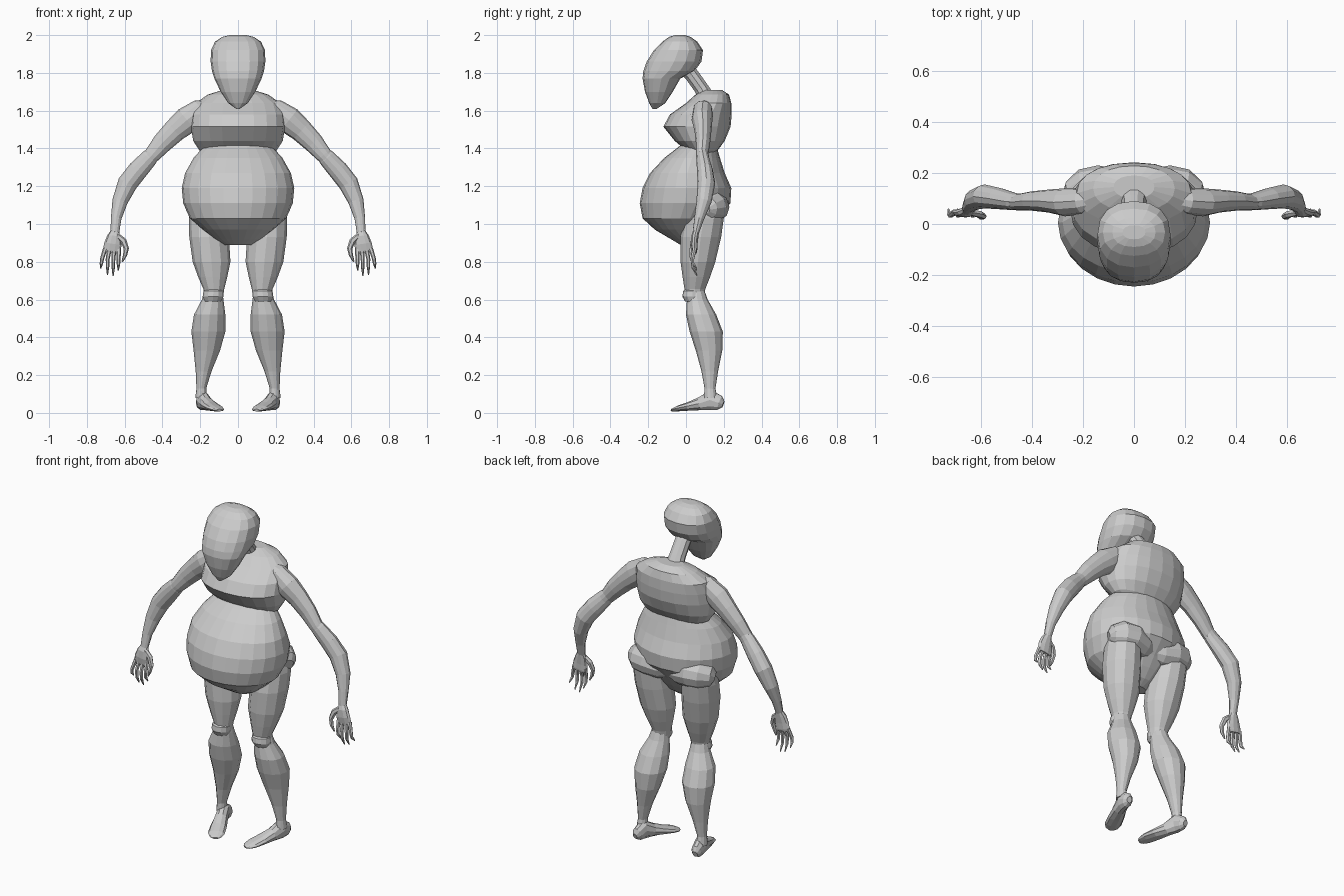
import bpy, bmesh, math
from mathutils import Vector


def loft(name, rings, n=12, ref=(0, 1, 0), flat=False, mirror=False, power=1.0):
    """Skin rings (x, y, z, radius_u, radius_v) along a path; v follows ref."""
    bm = bmesh.new()
    pts = [Vector(r[:3]) for r in rings]
    loops = []
    for i, r in enumerate(rings):
        t = pts[min(i + 1, len(pts) - 1)] - pts[max(i - 1, 0)]
        t = Vector((0, 0, 1)) if flat else t.normalized()
        v = Vector(ref)
        v = (v - t * v.dot(t)).normalized()
        u = v.cross(t)
        loop = []
        for k in range(n):
            a = 2 * math.pi * k / n
            c, s = math.cos(a), math.sin(a)
            c = math.copysign(abs(c) ** power, c)
            s = math.copysign(abs(s) ** power, s)
            loop.append(bm.verts.new(pts[i] + u * r[3] * c + v * r[4] * s))
        loops.append(loop)
    for a, b in zip(loops, loops[1:]):
        for k in range(n):
            j = (k + 1) % n
            bm.faces.new((a[k], a[j], b[j], b[k]))
    bm.faces.new(loops[0])
    bm.faces.new(loops[-1])
    bmesh.ops.recalc_face_normals(bm, faces=bm.faces)
    me = bpy.data.meshes.new(name)
    bm.to_mesh(me)
    bm.free()
    ob = bpy.data.objects.new(name, me)
    bpy.context.collection.objects.link(ob)
    if mirror:
        ob.modifiers.new("Mirror", 'MIRROR').use_mirror_merge = False
    return ob


def body(name, profile, n=20, power=1.0):
    """Horizontal rings from a side profile: (z, front y, back y, half width)."""
    rings = [(0, (f + b) / 2, z, w, (b - f) / 2) for z, f, b, w in profile]
    return loft(name, rings, n, flat=True, power=power)


# Head: narrow chin leaning forward, rounded skull
body("head", [
    (1.61, -.178, -.155, .01), (1.64, -.195, -.11, .052), (1.70, -.217, -.07, .092),
    (1.77, -.23, -.03, .125), (1.81, -.226, .045, .138), (1.86, -.208, .082, .145),
    (1.92, -.17, .09, .143), (1.965, -.125, .06, .122), (1.99, -.09, .025, .085),
    (2.0, -.06, -.005, .045)], 16, .88)

# Neck
loft("neck", [(0, -.03, 1.86, .05, .045), (0, .03, 1.79, .046, .04),
              (0, .08, 1.72, .047, .04), (0, .13, 1.63, .06, .05)], 10)

# Chest overhanging the belly
body("chest", [
    (1.36, .04, .14, .15), (1.39, .0, .168, .205), (1.44, -.06, .205, .237),
    (1.515, -.12, .236, .25), (1.58, -.085, .242, .245), (1.64, .0, .24, .225),
    (1.685, .05, .228, .16), (1.71, .1, .19, .08)], 20, .92)

# Round belly
body("belly", [
    (1.44, .0, .15, .14), (1.40, -.05, .165, .19), (1.35, -.115, .18, .235),
    (1.27, -.19, .205, .28), (1.19, -.23, .24, .298), (1.11, -.245, .235, .29),
    (1.03, -.23, .17, .255), (.97, -.165, .13, .185), (.92, -.08, .09, .125),
    (.89, -.03, .05, .07)], 24)

# Buttocks
loft("buttock", [(.0, .12, 1.07, .05, .06), (.06, .125, 1.075, .075, .085),
                 (.14, .13, 1.09, .088, .1), (.2, .125, 1.09, .085, .09),
                 (.245, .11, 1.085, .06, .06), (.262, .1, 1.08, .025, .03)],
     12, mirror=True)

# Legs
loft("thigh", [
    (.155, .12, 1.13, .09, .09), (.16, .095, 1.03, .1, .105),
    (.153, .078, .93, .105, .108), (.14, .063, .80, .1, .092),
    (.134, .055, .72, .077, .073), (.128, .047, .655, .055, .055),
    (.127, .045, .61, .048, .048)], 12, flat=True, mirror=True)
loft("knee", [
    (.128, .035, .66, .035, .035), (.13, .035, .645, .053, .05),
    (.132, .034, .615, .055, .053), (.134, .04, .59, .045, .045)],
    12, flat=True, mirror=True)
loft("calf", [
    (.13, .055, .655, .045, .04), (.134, .06, .60, .057, .055),
    (.15, .08, .52, .083, .08), (.157, .107, .43, .09, .088),
    (.165, .122, .33, .07, .07), (.182, .126, .22, .042, .044),
    (.194, .127, .13, .026, .029), (.196, .13, .08, .03, .035)],
    12, flat=True, mirror=True)
loft("foot", [
    (.197, .197, .045, .015, .018), (.194, .178, .052, .03, .04),
    (.188, .135, .068, .034, .056), (.168, .08, .049, .038, .037),
    (.142, .02, .035, .045, .024), (.118, -.035, .024, .046, .016),
    (.104, -.062, .017, .034, .01), (.098, -.074, .014, .016, .006)],
    10, ref=(0, 0, 1), mirror=True)
sole = bpy.data.objects["foot"]
for v in sole.data.vertices:
    v.co.z = max(v.co.z, 0)

# Arms: upper arm with a deltoid bulge, then forearm
loft("upper_arm", [
    (.15, .1, 1.63, .03, .04), (.2, .09, 1.605, .057, .052),
    (.27, .085, 1.55, .072, .055), (.335, .09, 1.495, .062, .045),
    (.40, .09, 1.43, .054, .038), (.455, .085, 1.365, .043, .032),
    (.49, .085, 1.325, .035, .028)], 12, mirror=True)
loft("forearm", [
    (.43, .088, 1.395, .032, .028), (.47, .088, 1.35, .046, .034),
    (.53, .1, 1.285, .053, .042), (.585, .108, 1.215, .053, .047),
    (.625, .095, 1.12, .041, .04), (.645, .07, 1.03, .028, .026),
    (.652, .052, .955, .023, .017)], 12, mirror=True)

# Hands: palm, four fingers and a curled thumb
loft("palm", [
    (.651, .055, .965, .021, .016), (.656, .047, .935, .036, .02),
    (.662, .044, .895, .046, .018), (.668, .046, .86, .047, .014),
    (.67, .047, .848, .04, .01)], 10, mirror=True)
for i, (bx, mx, tx, tz) in enumerate([(.631, .632, .634, .755), (.655, .66, .661, .725),
                                      (.68, .69, .691, .732), (.703, .72, .727, .765)]):
    loft("finger_%d" % (i + 1), [
        (bx, .046, .87, .012, .012), (mx, .034, .815, .0105, .0105),
        ((mx + tx) / 2, .036, (.815 + tz) / 2, .009, .009),
        (tx, .058, tz, .003, .003)], 6, mirror=True)
loft("thumb", [
    (.64, .045, .94, .014, .013), (.606, .038, .91, .017, .014),
    (.591, .03, .87, .014, .012), (.598, .026, .835, .011, .01),
    (.613, .03, .80, .004, .004)], 6, mirror=True)
